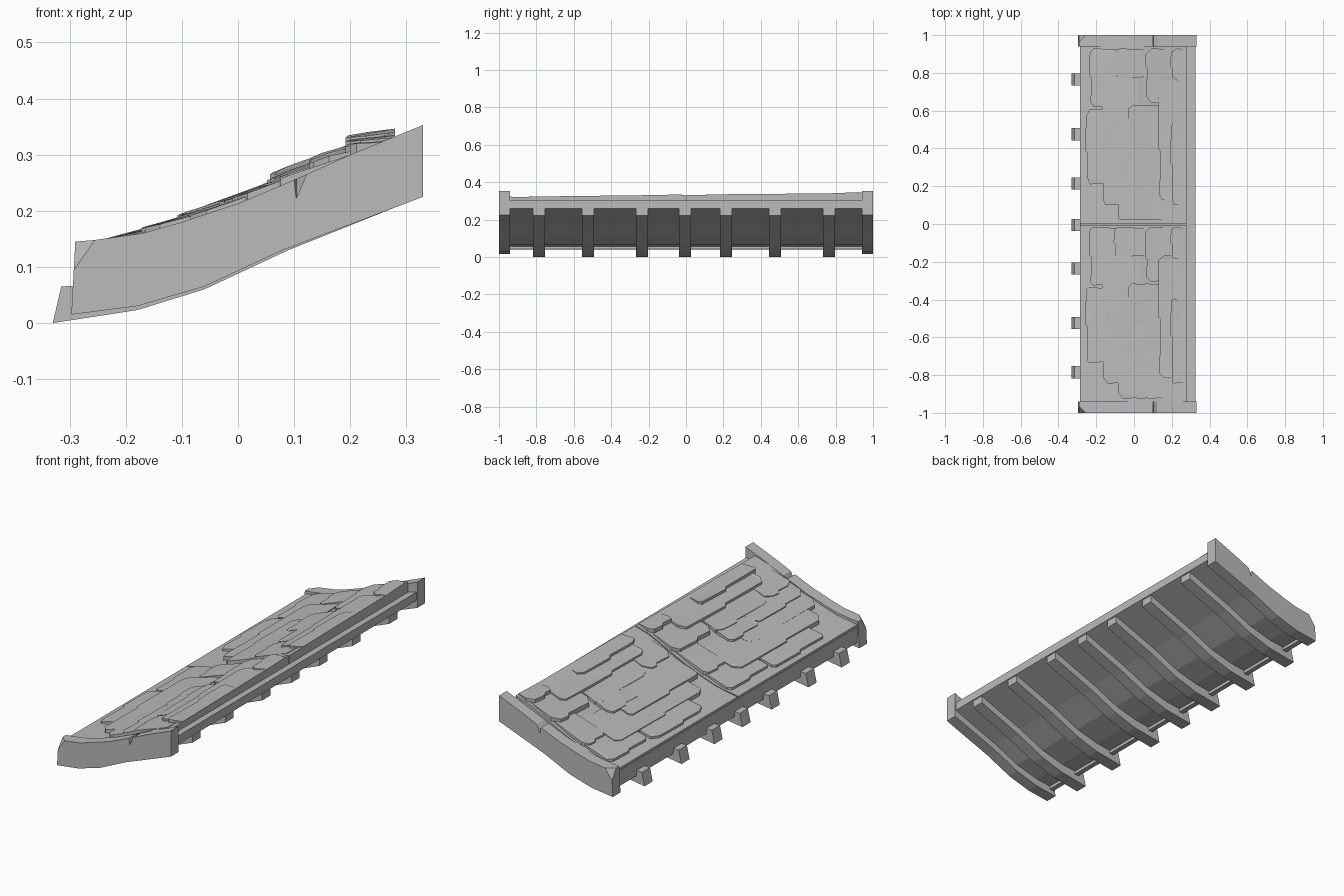
import bpy, bmesh, random
from mathutils import Vector

random.seed(4)
cube = bpy.data.objects.get("Cube")
if cube:
    bpy.data.objects.remove(cube, do_unlink=True)

grey = bpy.data.materials.new("weathered grey")
grey.use_nodes = True
colour = (0.5, 0.5, 0.5, 1)
grey.diffuse_color = colour
grey.node_tree.nodes["Principled BSDF"].inputs["Base Color"].default_value = colour

# Curves of the roof slope, as (x, z)
BOARD_TOP = [(-.29, .145), (-.255, .148), (-.17, .16), (-.1, .18), (0, .213),
             (.1, .255), (.2, .3), (.33, .353)]
BOARD_LOW = [(-.297, .015), (-.18, .03), (-.06, .065), (.08, .13), (.33, .225)]
RAFTER_LOW = [(-.33, 0), (-.18, .023), (-.06, .06), (.09, .13), (.32, .222)]
# Uneven height of the ridge along the roof, as (y, z)
RIDGE_WAVE = [(-.94, .0), (-.6, -.005), (0, .01), (.6, .008), (.94, .022)]


def at(curve, x):
    """Height of a curve at x, continued past its ends."""
    for (xa, za), (xb, zb) in zip(curve, curve[1:]):
        if x <= xb:
            break
    return za + (zb - za) * (x - xa) / (xb - xa)


def deck_z(x):
    return at(BOARD_TOP, x) - .03 - .02 * max(0, (x - .2) / .13)


def bed_z(x, y):
    rise = (x + .29) / .57
    return deck_z(x) + .014 + .018 * rise + rise * at(RIDGE_WAVE, y)


def finish(name, bm):
    bmesh.ops.recalc_face_normals(bm, faces=bm.faces)
    mesh = bpy.data.meshes.new(name)
    bm.to_mesh(mesh)
    bm.free()
    mesh.materials.append(grey)
    obj = bpy.data.objects.new(name, mesh)
    bpy.context.collection.objects.link(obj)
    return obj


def loft(stations, profile):
    """Solid through the closed profile(y) = [(x, z), ...] at each y."""
    bm = bmesh.new()
    rings = [[bm.verts.new((x, y, z)) for x, z in profile(y)] for y in stations]
    n = len(rings[0])
    for a, b in zip(rings, rings[1:]):
        for i in range(n):
            j = (i + 1) % n
            bm.faces.new((a[i], a[j], b[j], b[i]))
    bm.faces.new(rings[0])
    bm.faces.new(rings[-1])
    return bm


# End boards with a chipped eave corner and a small nick
board_top = BOARD_TOP[:6] + [(.104, .257), (.122, .265)] + BOARD_TOP[6:]
for side, name in ((-1, "front_end_board"), (1, "back_end_board")):
    bm = loft((side * .94, side), lambda y: BOARD_LOW + board_top[::-1])
    for v in bm.verts:
        if abs(v.co.x - .104) < .001 and abs(v.co.y) > .99:
            v.co.z -= .035
    corner = [Vector(p) for p in ((-.255, side, .148), (-.292, side, .095),
                                  (-.29, side * .965, .145))]
    normal = (corner[1] - corner[0]).cross(corner[2] - corner[0])
    if normal.x > 0:
        normal.negate()
    cut = bmesh.ops.bisect_plane(bm, geom=bm.verts[:] + bm.edges[:] + bm.faces[:],
                                 plane_co=corner[0], plane_no=normal, clear_outer=True)
    edges = [e for e in cut["geom_cut"] if isinstance(e, bmesh.types.BMEdge)]
    bmesh.ops.holes_fill(bm, edges=edges, sides=0)
    finish(name, bm)

# Curved deck between the end boards
deck_low = [(-.28, .055), (-.18, .068), (-.06, .1), (.08, .165), (.325, .26)]
deck_top = [(x, deck_z(x)) for x in (.325, .2, .1, 0, -.1, -.17, -.28)]
finish("roof_deck", loft((-.945, .945), lambda y: deck_low + deck_top))

# Fascia along the eave
finish("eave_fascia", loft((-.945, .945), lambda y: [
    (-.285, .04), (-.262, .042), (-.262, .118), (-.287, .12)]))

# Rafters with tails past the eave
rafter_top = [(.32, .262), (.08, .175), (-.06, .11), (-.18, .08),
              (-.285, .067), (-.315, .065)]
for i, y in enumerate((-.785, -.525, -.235, -.005, .215, .475, .765)):
    finish(f"rafter_{i + 1}", loft((y - .032, y + .032),
                                   lambda s: RAFTER_LOW + rafter_top))

# Lower shingle layer, split in the middle
XS = (-.285, -.17, -.1, 0, .1, .2, .28)
for name, ys in (("front_shingle_bed", (-.94, -.6, -.3, -.004)),
                 ("back_shingle_bed", (.002, .3, .6, .94))):
    finish(name, loft(ys, lambda y: [(x, deck_z(x) - .01) for x in XS]
                      + [(x, bed_z(x, y)) for x in reversed(XS)]))


def shingle(name, x0, x1, y0, y1, lift):
    """Wedge with a ragged lower edge that dies into the layer uphill."""
    c, d = random.uniform(.01, .03), random.uniform(.01, .04)
    mid = y0 + (y1 - y0) * random.uniform(.35, .65)
    outline = [(x0 + c, y0), (x0, y0 + d), (x0 + .004, mid),
               (x0 - .008, mid + .015), (x0 - .004, y1 - d), (x0 + c, y1),
               (x1, y1 - .01), (x1, y0 + .01)]
    bm = bmesh.new()
    top, low = [], []
    for x, y in outline:
        t = (x - x0) / (x1 - x0)
        z = bed_z(x, y)
        top.append(bm.verts.new((x, y, z + lift * (1 - t) + .003)))
        low.append(bm.verts.new((x, y, z - .012)))
    bm.faces.new(top)
    bm.faces.new(low[::-1])
    for i in range(len(top)):
        j = (i + 1) % len(top)
        bm.faces.new((top[i], low[i], low[j], top[j]))
    bmesh.ops.triangulate(bm, faces=[f for f in bm.faces if len(f.verts) > 4])
    finish(name, bm)


# Raised shingles: lower edge x, start y, end y; the layout repeats on each half
LAYOUT = [(-.23, .62, .93), (-.25, .21, .61), (-.165, .1, .78), (-.1, .77, .93),
          (-.085, .02, .56), (-.025, .4, .63), (-.01, .02, .42),
          (.065, .64, .93), (.045, .23, .63), (.06, .02, .22),
          (.135, .13, .78), (.2, .76, .93), (.2, .1, .55)]
for half, shift in (("front", -.945), ("back", 0)):
    for i, (x, ya, yb) in enumerate(LAYOUT):
        lift = random.uniform(.013, .019) if x > -.2 else .009
        shingle(f"{half}_shingle_{i + 1}", x, min(x + .19, .28),
                ya + shift, yb + shift, lift)
